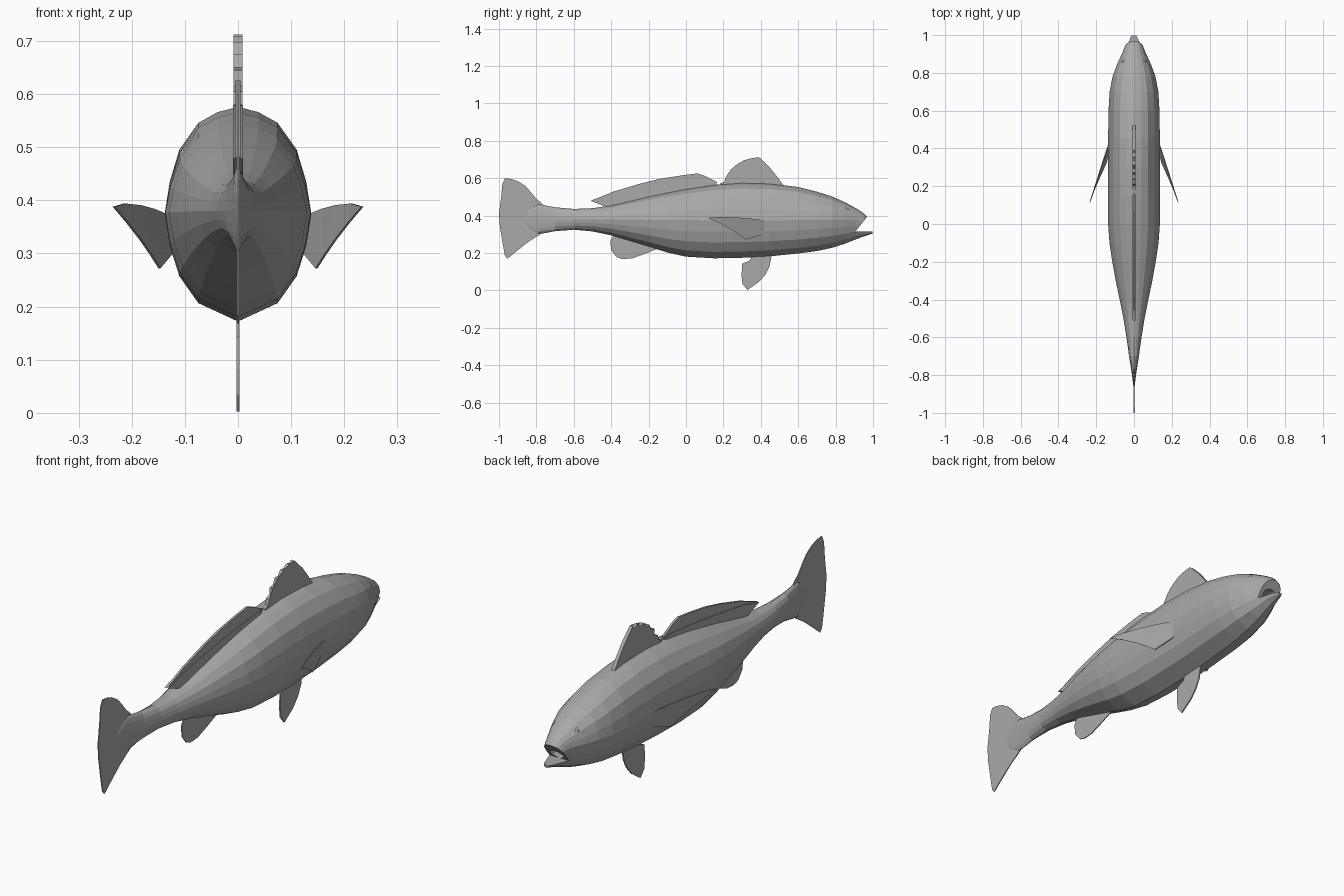
import bpy, bmesh, math
from mathutils import Vector


def material(name, v):
    m = bpy.data.materials.new(name)
    m.diffuse_color = (v, v, v, 1)
    return m


GREY = material("fish grey", 0.40)
DARK = material("pupil grey", 0.10)


def finish(name, bm, mat=GREY):
    bmesh.ops.recalc_face_normals(bm, faces=bm.faces)
    me = bpy.data.meshes.new(name)
    bm.to_mesh(me)
    bm.free()
    ob = bpy.data.objects.new(name, me)
    bpy.context.collection.objects.link(ob)
    me.materials.append(mat)
    return ob


def plate(name, outline, t, place=lambda y, z: 0.0):
    """Fin of half thickness t from a (y, z) outline; place gives the x offset."""
    bm = bmesh.new()
    a, b = ([bm.verts.new((place(y, z) + s * t, y, z)) for y, z in outline] for s in (-1, 1))
    bm.faces.new(a)
    bm.faces.new(b[::-1])
    n = len(a)
    for i in range(n):
        j = (i + 1) % n
        bm.faces.new((a[i], a[j], b[j], b[i]))
    bmesh.ops.triangulate(bm, faces=[f for f in bm.faces if len(f.verts) > 4])
    return finish(name, bm)


# Body: stations of (y, top, bottom, half width, height of widest line)
STATIONS = [
    (-0.87, .395, .370, .002, .382), (-0.84, .432, .330, .006, .382),
    (-0.79, .462, .300, .012, .382), (-0.70, .445, .317, .026, .380),
    (-0.60, .436, .325, .040, .380), (-0.50, .440, .316, .056, .380),
    (-0.40, .455, .295, .076, .380), (-0.30, .478, .265, .097, .379),
    (-0.20, .502, .235, .115, .378), (-0.10, .523, .203, .130, .377),
    (0.00, .543, .181, .137, .376), (0.15, .565, .172, .138, .375),
    (0.30, .576, .175, .138, .375), (0.45, .572, .183, .137, .375),
    (0.60, .553, .198, .135, .376), (0.70, .528, .211, .129, .377),
    (0.78, .503, .228, .114, .378), (0.85, .472, .250, .088, .378),
    (0.91, .439, .274, .060, .376), (0.95, .413, .289, .045, .365),
    (0.975, .385, .297, .032, .350), (0.998, .330, .304, .012, .315)]
SECTION = [(0, 1), (.28, .95), (.54, .85), (.80, .60), (.93, .30), (1, 0),
           (.93, -.30), (.80, -.58), (.54, -.83), (0, -1)]
SECTION += [(-x, z) for x, z in SECTION[-2:0:-1]]

bm = bmesh.new()
rings = []
for y, top, bot, w, mid in STATIONS:
    rings.append([bm.verts.new((x * w, y, mid + z * (top - mid if z > 0 else mid - bot)))
                  for x, z in SECTION])
for r, s in zip(rings, rings[1:]):
    for i in range(len(r)):
        j = (i + 1) % len(r)
        bm.faces.new((r[i], r[j], s[j], s[i]))
bm.faces.new(rings[0])
bm.faces.new(rings[-1])
body = finish("body", bm)

# Open mouth: a wedge between the jaws and a pocket for the throat
wedge = plate("mouth_cutter", [(.905, .314), (.968, .394), (1.1, .56), (1.1, .318)], .2)
bm = bmesh.new()
bmesh.ops.create_icosphere(bm, subdivisions=2, radius=1)
bmesh.ops.scale(bm, vec=(.034, .09, .024), verts=bm.verts)
bmesh.ops.translate(bm, vec=(0, .90, .338), verts=bm.verts)
throat = finish("throat_cutter", bm)
bpy.context.view_layer.objects.active = body
for cutter in (wedge, throat):
    mod = body.modifiers.new("cut", 'BOOLEAN')
    mod.operation, mod.solver, mod.object = 'DIFFERENCE', 'EXACT', cutter
    bpy.ops.object.modifier_apply(modifier=mod.name)
    bpy.data.objects.remove(cutter)

# Tail fin
plate("tail_fin", [(-.70, .39), (-.77, .465), (-.80, .49), (-.83, .527), (-.86, .56),
                   (-.90, .585), (-.935, .596), (-.968, .600), (-.982, .57), (-.988, .50),
                   (-1, .41), (-.995, .34), (-.98, .25), (-.968, .185), (-.955, .170),
                   (-.90, .215), (-.84, .262), (-.80, .287), (-.77, .306)], .002)

# Spiny front dorsal fin with a notched rear edge
plate("front_dorsal_fin", [(.53, .55), (.49, .605), (.45, .655), (.40, .705), (.39, .712),
                           (.378, .702), (.355, .708), (.335, .694), (.312, .697),
                           (.295, .675), (.272, .675), (.262, .65), (.238, .645),
                           (.235, .615), (.212, .605), (.205, .58), (.18, .572),
                           (.20, .55)], .008)

# Long rear dorsal fin on a thicker base ridge
plate("rear_dorsal_fin", [(-.505, .482), (-.44, .507), (-.39, .528), (-.25, .570), (-.14, .597),
                          (-.02, .616), (.06, .626), (.10, .613), (.165, .580), (.16, .54),
                          (0, .52), (-.2, .48), (-.42, .445)], .005)
plate("rear_dorsal_ridge", [(-.51, .479), (-.40, .507), (-.25, .532), (-.14, .548), (0, .565),
                            (.15, .579), (.16, .54), (0, .52), (-.2, .48), (-.42, .445)], .009)

# Fins below the belly
plate("anal_fin", [(-.38, .31), (-.405, .265), (-.40, .215), (-.37, .178), (-.34, .168),
                   (-.29, .171), (-.22, .196), (-.15, .224), (-.16, .26)], .002)
plate("pelvic_fin", [(.36, .20), (.375, .178), (.34, .16), (.30, .143), (.297, .08),
                     (.302, .035), (.328, .003), (.39, .045), (.425, .085), (.447, .13),
                     (.46, .20)], .003)

for side, word in ((1, "right"), (-1, "left")):
    # Pectoral fin swept out and back from the flank
    plate(word + "_pectoral_fin",
          [(.115, .388), (.18, .394), (.27, .391), (.35, .384), (.44, .372), (.44, .315),
           (.42, .303), (.32, .272), (.285, .298), (.24, .327), (.18, .360)], .002,
          lambda y, z: side * (.130 + .32 * (.44 - y) - .20 * max(0, .375 - z)))
    # Eye and pupil
    normal = Vector((side * .75, .32, .50)).normalized()
    for part, r, out, mat in (("eye", .014, 0, GREY), ("pupil", .006, .0035, DARK)):
        bm = bmesh.new()
        bmesh.ops.create_uvsphere(bm, u_segments=12, v_segments=6, radius=r)
        bmesh.ops.scale(bm, vec=(1, 1, .35), verts=bm.verts)
        ob = finish(word + "_" + part, bm, mat)
        ob.rotation_euler = normal.to_track_quat('Z', 'Y').to_euler()
        ob.location = Vector((side * .060, .858, .434)) + normal * out
